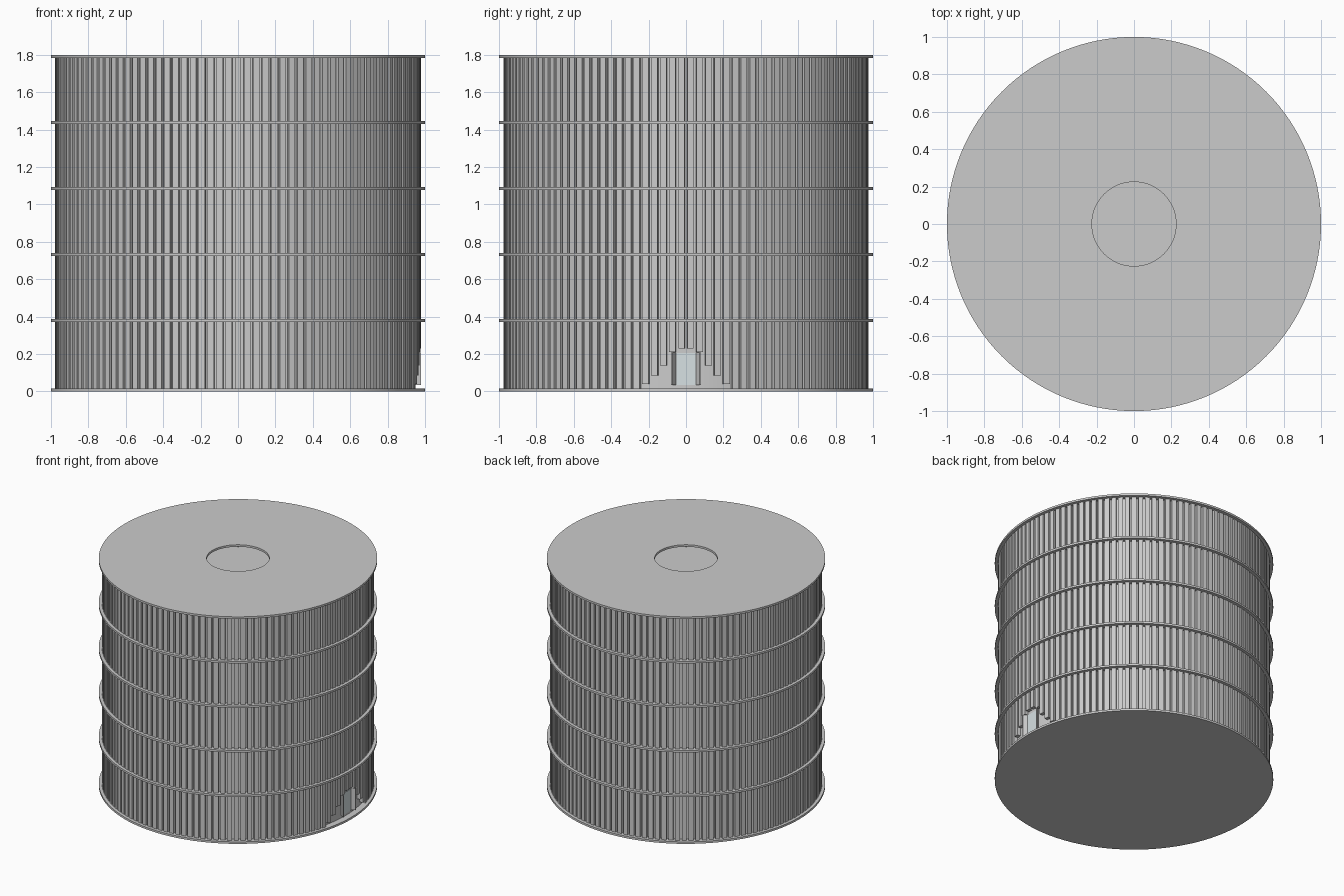
import bpy, bmesh
from math import sin, cos, pi, radians

if "Cube" in bpy.data.objects:
    bpy.data.objects.remove(bpy.data.objects["Cube"])

SEG = 128
N_FINS = 126
SLAB_T = 0.016
SLAB_Z = [0.0] + [0.371 + 0.353 * i for i in range(5)]
R_SLAB, R_HOLE, R_WALL, R_FIN = 1.0, 0.225, 0.95, 0.977
FIN_W = 0.034


def finish(name, bm):
    bmesh.ops.recalc_face_normals(bm, faces=bm.faces)
    me = bpy.data.meshes.new(name)
    bm.to_mesh(me)
    bm.free()
    ob = bpy.data.objects.new(name, me)
    bpy.context.collection.objects.link(ob)
    return ob


def smooth(ob):
    bpy.ops.object.select_all(action='DESELECT')
    ob.select_set(True)
    bpy.context.view_layer.objects.active = ob
    bpy.ops.object.shade_smooth_by_angle(angle=radians(30))


def lathe(name, profile, closed=True):
    """Spin an (r, z) profile around the z axis."""
    bm = bmesh.new()
    rings = [[bm.verts.new((r * cos(2 * pi * i / SEG), r * sin(2 * pi * i / SEG), z))
              for i in range(SEG)] for r, z in profile]
    count = len(rings) if closed else len(rings) - 1
    for k in range(count):
        a, b = rings[k], rings[(k + 1) % len(rings)]
        for i in range(SEG):
            j = (i + 1) % SEG
            bm.faces.new((a[i], a[j], b[j], b[i]))
    ob = finish(name, bm)
    smooth(ob)
    return ob


def prism(bm, pts, z0, z1):
    """Upright prism from a plan outline."""
    lo = [bm.verts.new((x, y, z0)) for x, y in pts]
    hi = [bm.verts.new((x, y, z1)) for x, y in pts]
    n = len(pts)
    bm.faces.new(lo[::-1])
    bm.faces.new(hi)
    for i in range(n):
        j = (i + 1) % n
        bm.faces.new((lo[i], lo[j], hi[j], hi[i]))


# Solid ground slab
bm = bmesh.new()
prism(bm, [(R_SLAB * cos(2 * pi * i / SEG), R_SLAB * sin(2 * pi * i / SEG))
           for i in range(SEG)], 0, SLAB_T)
smooth(finish("ground_slab", bm))

# Upper slabs and roof with a central opening
for n, z in enumerate(SLAB_Z[1:], 1):
    lathe("roof_slab" if n == 5 else f"floor_slab_{n}",
          [(R_HOLE, z), (R_SLAB, z), (R_SLAB, z + SLAB_T), (R_HOLE, z + SLAB_T)])

# Walls and vertical fins per storey; fins step up around the entrance
STEPS = [0.23, 0.21, 0.14, 0.085, 0.04]
for n in range(5):
    z0, z1 = SLAB_Z[n] + SLAB_T, SLAB_Z[n + 1]
    lathe(f"wall_{n}", [(R_WALL, z0), (R_WALL, z1)], closed=False)
    bm = bmesh.new()
    for i in range(N_FINS):
        a = 2 * pi * (i + 0.5) / N_FINS
        c, s = cos(a), sin(a)
        k = min(i, N_FINS - 1 - i)
        bottom = STEPS[k] if n == 0 and k < len(STEPS) else z0
        w = FIN_W / 2
        pts = [(r * c - t * s, r * s + t * c)
               for r, t in ((R_WALL - 0.004, -w), (R_FIN, -w), (R_FIN, w), (R_WALL - 0.004, w))]
        prism(bm, pts, bottom, z1)
    finish(f"fins_{n}", bm)

# Entrance: glazed door, threshold and two open leaves
bm = bmesh.new()
prism(bm, [(0.94, -0.05), (0.954, -0.05), (0.954, 0.05), (0.94, 0.05)], 0.035, 0.205)
glass = finish("door_glass", bm)
mat = bpy.data.materials.new("pale_glass")
mat.diffuse_color = (0.68, 0.75, 0.77, 1)
mat.use_nodes = True
mat.node_tree.nodes["Principled BSDF"].inputs["Base Color"].default_value = mat.diffuse_color
glass.data.materials.append(mat)

for side, name in ((-1, "door_leaf_left"), (1, "door_leaf_right")):
    bm = bmesh.new()
    prism(bm, [(0.945, side * 0.05), (0.978, side * 0.072),
               (0.978, side * 0.08), (0.945, side * 0.06)], 0.035, 0.208)
    finish(name, bm)
